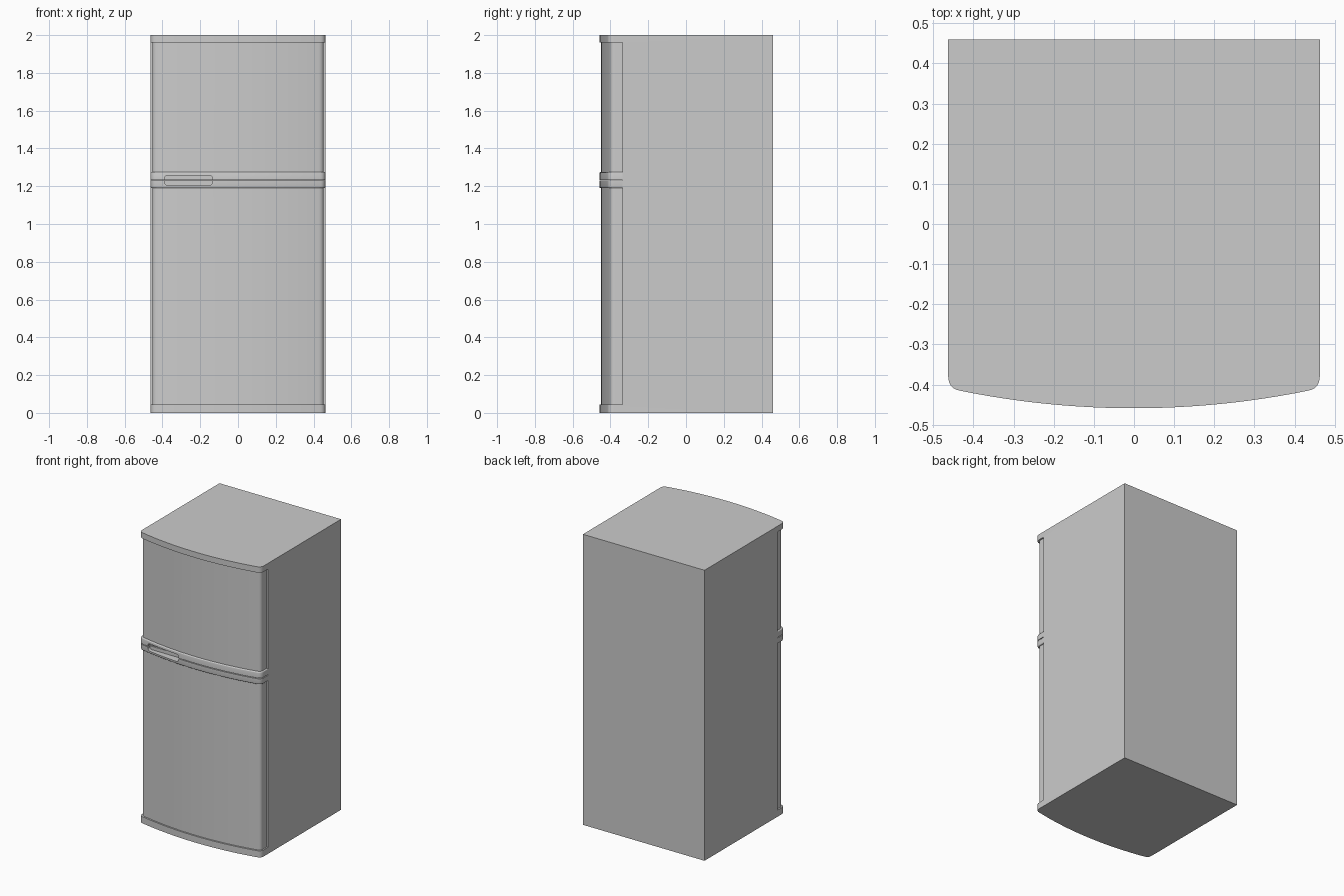
import bpy, bmesh, math
from mathutils import Vector

if "Cube" in bpy.data.objects:
    bpy.data.objects.remove(bpy.data.objects["Cube"])

W, BACK, SEAM = 0.463, 0.46, -0.335
FRONT, CORNER_X, CORNER_Y = -0.459, 0.435, -0.415
SAG = CORNER_Y - FRONT
R = (CORNER_X ** 2 + SAG ** 2) / (2 * SAG)


def outline(inset, back):
    """Plan outline: straight back and sides, rounded corners, bowed front."""
    w = W - inset
    cx, cy, side_y = CORNER_X - inset, CORNER_Y + inset, -0.378
    a = math.asin(CORNER_X / R)
    half = []
    # Corner curve from the side to the bowed front
    p0 = Vector((w, side_y))
    p2 = Vector((cx, cy))
    p1 = Vector((w, cy - (w - cx) * -math.tan(a)))
    for i in range(9):
        t = i / 8
        half.append(p0 * (1 - t) ** 2 + p1 * 2 * t * (1 - t) + p2 * t * t)
    # Bowed front to the centre line
    rr = (cx ** 2 + SAG ** 2) / (2 * SAG)
    aa = math.asin(cx / rr)
    for i in range(1, 13):
        t = aa * (1 - i / 12)
        half.append(Vector((rr * math.sin(t), FRONT + inset + rr * (1 - math.cos(t)))))
    right = [(w, back)] + [tuple(p) for p in half]
    return right + [(-x, y) for x, y in reversed(right[:-1])]


def prism(name, pts, z0, z1, bevel_z=None):
    bm = bmesh.new()
    face = bm.faces.new([bm.verts.new((x, y, z0)) for x, y in pts])
    ext = bmesh.ops.extrude_face_region(bm, geom=[face])
    bmesh.ops.translate(bm, vec=(0, 0, z1 - z0),
                        verts=[v for v in ext["geom"] if isinstance(v, bmesh.types.BMVert)])
    bmesh.ops.recalc_face_normals(bm, faces=bm.faces)
    if bevel_z is not None:
        rim = [e for e in bm.edges
               if all(abs(v.co.z - bevel_z) < 1e-5 for v in e.verts)
               and not all(v.co.y > SEAM - 0.001 for v in e.verts)]
        bmesh.ops.bevel(bm, geom=rim, offset=0.006, segments=3, profile=0.5, affect='EDGES')
    me = bpy.data.meshes.new(name)
    bm.to_mesh(me)
    bm.free()
    ob = bpy.data.objects.new(name, me)
    bpy.context.collection.objects.link(ob)
    return ob


def activate(ob):
    bpy.ops.object.select_all(action='DESELECT')
    ob.select_set(True)
    bpy.context.view_layer.objects.active = ob


def cut(ob, cutter):
    activate(ob)
    mod = ob.modifiers.new("cut", 'BOOLEAN')
    mod.operation, mod.solver, mod.object = 'DIFFERENCE', 'EXACT', cutter
    bpy.ops.object.modifier_apply(modifier=mod.name)


# Cabinet with top and bottom caps, hollowed at the front for the doors
cabinet = prism("cabinet", outline(0, BACK), 0, 2)
opening = prism("door_opening_cutter",
                [(-0.6, -0.6), (0.6, -0.6), (0.6, SEAM), (-0.6, SEAM)], 0.045, 1.96)
cut(cabinet, opening)

# Doors, slightly inset from the caps
fridge_door = prism("fridge_door", outline(0.01, SEAM), 0.045, 1.229)
freezer_door = prism("freezer_door", outline(0.01, SEAM), 1.234, 1.96)

# Raised trim bands where the doors meet
lower_trim = prism("lower_door_trim", outline(0, SEAM), 1.19, 1.229, 1.19)
upper_trim = prism("upper_door_trim", outline(0, SEAM), 1.234, 1.275, 1.275)

# Rounded handle recess cut across both doors and trims
x0, x1, z0, z1, r = -0.39, -0.135, 1.206, 1.256, 0.016
pts = []
for cx, cz, start in ((x1 - r, z1 - r, 0), (x0 + r, z1 - r, 90),
                      (x0 + r, z0 + r, 180), (x1 - r, z0 + r, 270)):
    for i in range(7):
        a = math.radians(start + i * 15)
        pts.append((cx + r * math.cos(a), cz + r * math.sin(a)))
recess = prism("handle_recess_cutter", pts, 0.40, 0.55)
recess.rotation_euler.x = math.pi / 2
bpy.context.view_layer.update()
for part in (fridge_door, freezer_door, lower_trim, upper_trim):
    cut(part, recess)

for helper in (opening, recess):
    bpy.data.objects.remove(helper)

# Smooth the curved fronts, keep the real edges crisp
for part in (cabinet, fridge_door, freezer_door, lower_trim, upper_trim):
    activate(part)
    bpy.ops.object.shade_smooth_by_angle(angle=math.radians(32))
